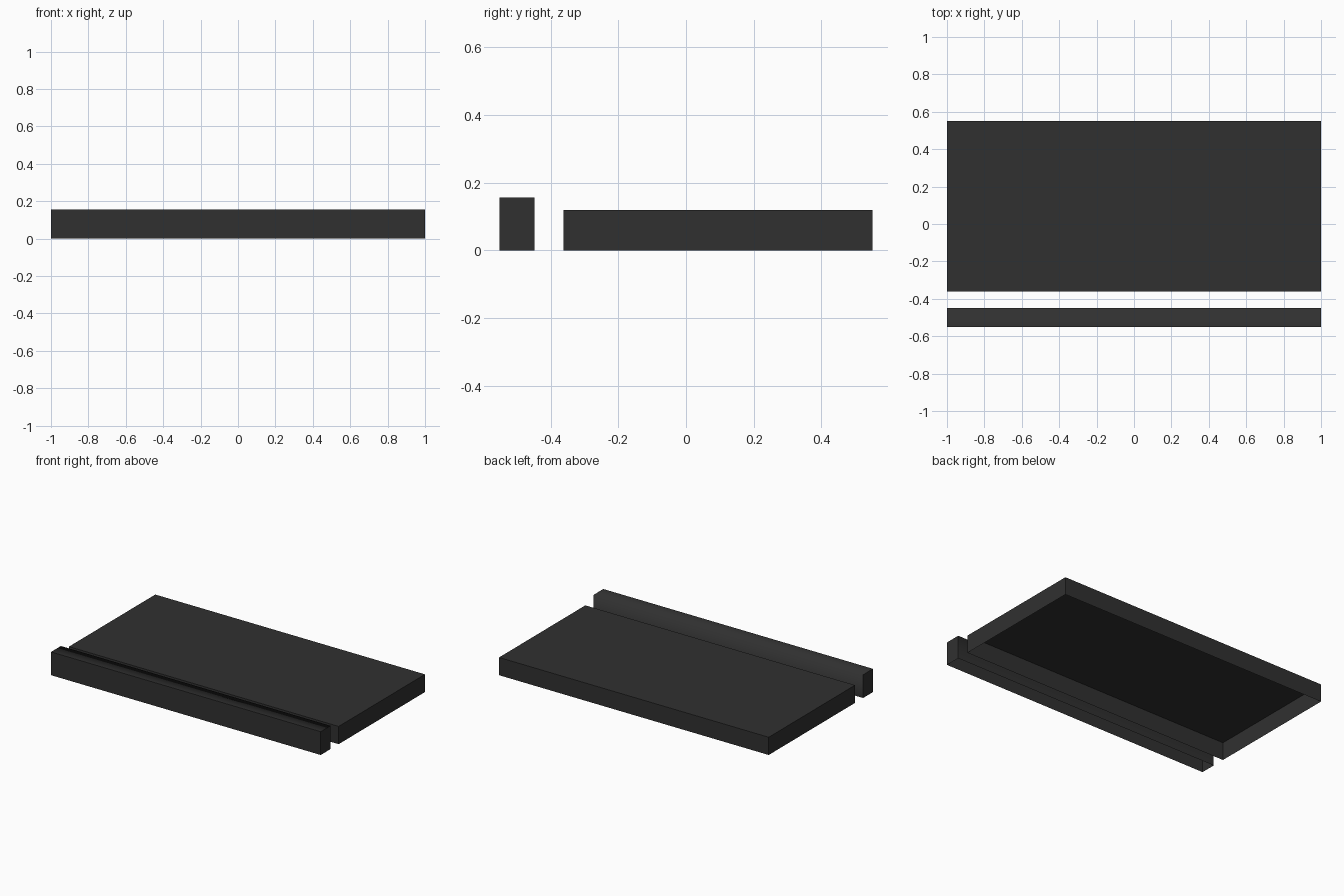
import bpy
import bmesh

if "Cube" in bpy.data.objects:
    bpy.data.objects.remove(bpy.data.objects["Cube"])

charcoal = bpy.data.materials.new("charcoal")
charcoal.diffuse_color = (0.03, 0.03, 0.03, 1)
charcoal.use_nodes = True
charcoal.node_tree.nodes["Principled BSDF"].inputs["Base Color"].default_value = charcoal.diffuse_color


def open_shell(name, y0, y1, height, soft_back=False):
    """Box shell without a bottom; optionally blend shading over the top rear edge."""
    bm = bmesh.new()
    bmesh.ops.create_cube(bm, size=1)
    for v in bm.verts:
        v.co = (v.co.x * 2, (y0 + y1) / 2 + v.co.y * (y1 - y0), (v.co.z + 0.5) * height)
    bm.normal_update()
    bottom = [f for f in bm.faces if f.normal.z < -0.5]
    bmesh.ops.delete(bm, geom=bottom, context='FACES_ONLY')
    for e in bm.edges:
        e.smooth = False
        if soft_back:
            e.smooth = all(v.co.y > y1 - 0.001 and v.co.z > height - 0.001 for v in e.verts)
    for f in bm.faces:
        f.smooth = soft_back
    mesh = bpy.data.meshes.new(name)
    bm.to_mesh(mesh)
    bm.free()
    mesh.materials.append(charcoal)
    obj = bpy.data.objects.new(name, mesh)
    bpy.context.collection.objects.link(obj)
    return obj


# Broad slab at the back
open_shell("main_slab", -0.362, 0.552, 0.119)

# Narrow, taller bar along the front
open_shell("front_bar", -0.552, -0.448, 0.156, soft_back=True)
